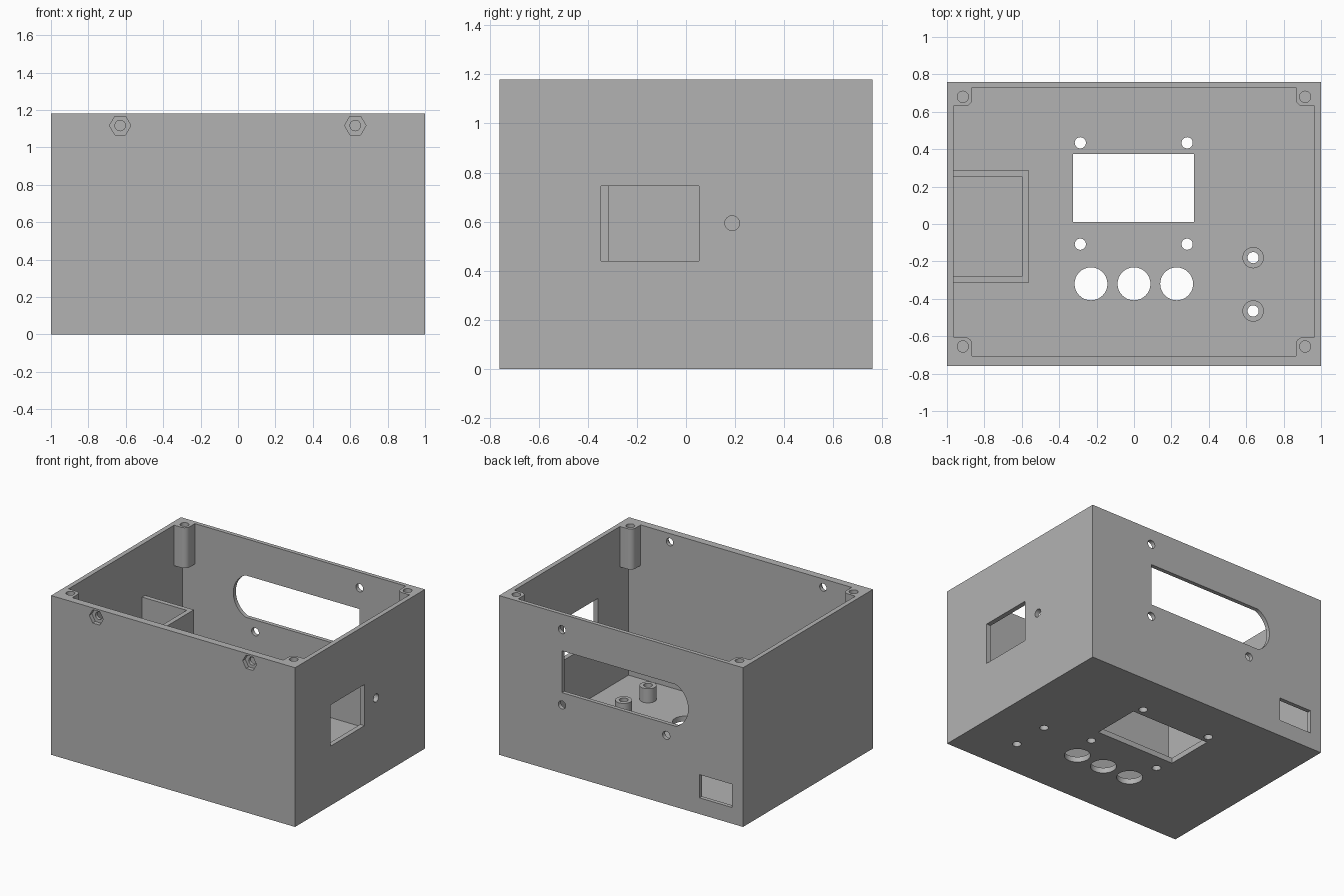
import bpy, bmesh
from math import cos, sin, pi, asin
from mathutils import Vector

if "Cube" in bpy.data.objects:
    bpy.data.objects.remove(bpy.data.objects["Cube"])

grey = bpy.data.materials.new("plain grey")
grey.use_nodes = True
colour = (0.45, 0.45, 0.45, 1)
grey.diffuse_color = colour
grey.node_tree.nodes["Principled BSDF"].inputs["Base Color"].default_value = colour


def prism(name, profile, lo, hi, axis="z"):
    """Extrude a 2D profile from lo to hi along an axis."""
    place = {"x": lambda u, v, w: (w, u, v),
             "y": lambda u, v, w: (u, w, v),
             "z": lambda u, v, w: (u, v, w)}[axis]
    bm = bmesh.new()
    face = bm.faces.new([bm.verts.new(place(u, v, lo)) for u, v in profile])
    new = bmesh.ops.extrude_face_region(bm, geom=[face])["geom"]
    moved = [g for g in new if isinstance(g, bmesh.types.BMVert)]
    bmesh.ops.translate(bm, verts=moved, vec=Vector(place(0, 0, hi - lo)))
    bmesh.ops.recalc_face_normals(bm, faces=bm.faces)
    mesh = bpy.data.meshes.new(name)
    bm.to_mesh(mesh)
    bm.free()
    mesh.materials.append(grey)
    ob = bpy.data.objects.new(name, mesh)
    bpy.context.collection.objects.link(ob)
    return ob


def rect(u0, u1, v0, v1):
    return [(u0, v0), (u1, v0), (u1, v1), (u0, v1)]


def arc(u, v, r, start=0, end=2 * pi, n=32, closed=True):
    steps = n if closed else n - 1
    return [(u + r * cos(start + (end - start) * i / steps),
             v + r * sin(start + (end - start) * i / steps)) for i in range(n)]


def combine(tool, operation="DIFFERENCE"):
    """Cut a tool out of the case, or weld it on."""
    mod = case.modifiers.new("combine", "BOOLEAN")
    mod.operation = operation
    mod.solver = "EXACT"
    mod.object = tool
    bpy.context.view_layer.objects.active = case
    bpy.ops.object.modifier_apply(modifier=mod.name)
    bpy.data.objects.remove(tool)


def cut(profile, lo, hi, axis="z"):
    combine(prism("cutter", profile, lo, hi, axis))


# Outer block and cavity
W, D, H = 1.0, 0.76, 1.18
FLOOR, POST_Z = 0.04, 0.88
X, Y0, Y1 = 0.965, -0.705, 0.73
case = prism("case", rect(-W, W, -D, D), 0, H)
cut(rect(-X, X, Y0, Y1), FLOOR, POST_Z)

# Upper cavity leaves a rounded screw post in each corner
post, r = 0.1, 0.04
notched = []
for sx, sy in ((1, 1), (-1, 1), (-1, -1), (1, -1)):
    wall = Y1 if sy > 0 else Y0
    px, py = sx * (X - post), wall - sy * post
    bend = [(px + sx * (r - r * cos(a)), py + sy * (r - r * sin(a)))
            for a in [pi / 2 * i / 6 for i in range(7)]]
    corner = [(px, wall)] + bend + [(sx * X, py)]
    notched += corner if sx * sy < 0 else corner[::-1]
cut(notched, POST_Z - 0.1, H + 0.1)
for x in (-0.915, 0.915):
    for y in (-0.655, 0.68):
        cut(arc(x, y, 0.03), 0.93, H + 0.1)

# Compartment wall against the right side
bracket = [(-0.98, -0.315), (-0.565, -0.315), (-0.565, 0.29), (-0.98, 0.29),
           (-0.98, 0.255), (-0.6, 0.255), (-0.6, -0.28), (-0.98, -0.28)]
combine(prism("compartment_wall", bracket, FLOOR / 2, 0.79), "UNION")

# Hollow standoffs on the floor
for y in (-0.18, -0.465):
    combine(prism("standoff", arc(0.637, y, 0.057), FLOOR / 2, 0.145), "UNION")
    cut(arc(0.637, y, 0.03), -0.1, 0.3)

# Floor: display window, its screw holes and three button holes
cut(rect(-0.325, 0.32, 0.01, 0.375), -0.1, 0.2)
for x in (-0.287, 0.284):
    for y in (-0.108, 0.434):
        cut(arc(x, y, 0.03), -0.1, 0.2)
for x in (-0.23, 0, 0.228):
    cut(arc(x, -0.32, 0.088), -0.1, 0.2)

# Left wall: square opening and small hole
cut(rect(-0.347, 0.053, 0.44, 0.745), 0.9, 1.1, "x")
cut(arc(0.188, 0.594, 0.03), 0.9, 1.1, "x")

# Back wall: round-ended slot, screw holes and low socket opening
mid, half, radius = 0.753, 0.155, 0.17
a = asin(half / radius)
slot = [(0.485, mid - half), (0.485, mid + half)]
slot += arc(-0.38, mid, radius, pi - a, pi + a, 16, False)
cut(slot, 0.6, 0.9, "y")
for x, z in ((0.485, 1.065), (0.485, 0.507), (-0.37, 0.51)):
    cut(arc(x, z, 0.03), 0.6, 0.9, "y")
cut(rect(-0.91, -0.642, 0.12, 0.292), 0.6, 0.9, "y")

# Front wall: hexagonal nut recesses with through holes
for x in (-0.63, 0.627):
    cut(arc(x, 1.117, 0.057, n=6), -0.9, -D + 0.03, "y")
    cut(arc(x, 1.117, 0.028), -0.9, -0.6, "y")

# Smooth round walls, keep edges sharp
bpy.ops.object.select_all(action="DESELECT")
case.select_set(True)
bpy.context.view_layer.objects.active = case
bpy.ops.object.shade_smooth_by_angle(angle=pi / 6)
